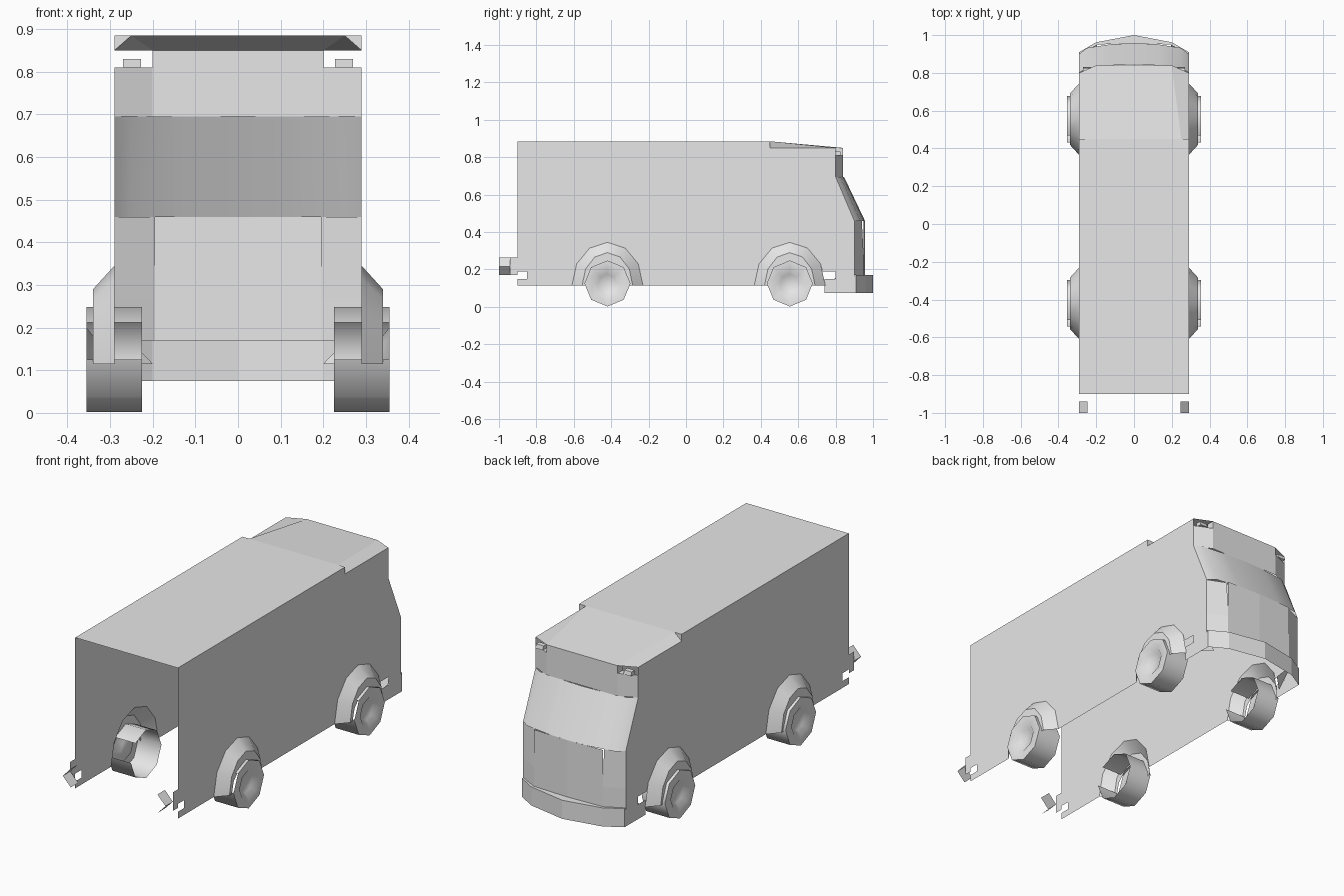
import bpy, bmesh, math
from mathutils import Vector

old = bpy.data.objects.get("Cube")
if old:
    bpy.data.objects.remove(old, do_unlink=True)

grey = bpy.data.materials.new("light_grey")
grey.use_nodes = True
COL = (0.8, 0.8, 0.8, 1)
grey.diffuse_color = COL
grey.node_tree.nodes["Principled BSDF"].inputs["Base Color"].default_value = COL

W = 0.29  # half width of the body


def build(name, faces, smooth=None):
    """Make an object from a list of polygons, welding shared corners."""
    bm = bmesh.new()
    for f in faces:
        bm.faces.new([bm.verts.new(p) for p in f])
    bmesh.ops.remove_doubles(bm, verts=bm.verts, dist=0.0005)
    bmesh.ops.recalc_face_normals(bm, faces=bm.faces)
    me = bpy.data.meshes.new(name)
    bm.to_mesh(me)
    bm.free()
    me.materials.append(grey)
    ob = bpy.data.objects.new(name, me)
    bpy.context.collection.objects.link(ob)
    if smooth:
        bpy.ops.object.select_all(action='DESELECT')
        ob.select_set(True)
        bpy.context.view_layer.objects.active = ob
        bpy.ops.object.shade_smooth_by_angle(angle=math.radians(smooth))
    return ob


def mirror_x(faces):
    return faces + [[(-x, y, z) for x, y, z in reversed(f)] for f in faces]


def both(name, faces, smooth=None):
    """Build a left part and its mirrored right part."""
    build("left_" + name, faces, smooth)
    build("right_" + name, [[(-x, y, z) for x, y, z in reversed(f)] for f in faces], smooth)


def loft(a, b, closed=False):
    n = len(a)
    return [[a[i], a[(i + 1) % n], b[(i + 1) % n], b[i]] for i in range(n if closed else n - 1)]


def level(half, z):
    """Full-width line at one height from half of its (x, y) points."""
    pts = [(x, y, z) for x, y in half]
    return [(-x, y, z) for x, y, z in pts] + [p for p in reversed(pts) if p[0] > 0]


def arch(yc, ry, rz, x, base=0.115):
    """Half ring of a wheel arch, back to front."""
    return [(x, yc - ry * math.cos(math.pi * i / 6), base + rz * math.sin(math.pi * i / 6))
            for i in range(7)]


AXLES = {"rear": -0.42, "front": 0.555}

# Side panels with open wheel arches and lamp notches
outline = [(-0.9, 0.885), (-0.9, 0.19), (-0.85, 0.19), (-0.85, 0.15), (-0.9, 0.15), (-0.9, 0.115)]
for yc in AXLES.values():
    outline += [(y, z) for _, y, z in arch(yc, 0.19, 0.23, W)]
outline = outline[:-1] + [(0.73, 0.19), (0.8, 0.19), (0.8, 0.15), (0.74, 0.15), (0.74, 0.115),
                          (0.9, 0.115), (0.9, 0.46), (0.8, 0.695), (0.8, 0.85), (0.45, 0.85), (0.45, 0.885)]
both("side_panel", [[(W, y, z) for y, z in outline]])

# Roof with a sloping front part and bevelled edges
roof = [[(-W, -0.9, 0.885), (W, -0.9, 0.885), (W, 0.45, 0.885), (-W, 0.45, 0.885)],
        [(-0.25, 0.45, 0.885), (0.25, 0.45, 0.885), (0.2, 0.84, 0.85), (-0.2, 0.84, 0.85)]]
roof += mirror_x([[(0.25, 0.45, 0.885), (W, 0.45, 0.85), (W, 0.8, 0.85), (0.2, 0.84, 0.85)],
                  [(0.25, 0.45, 0.885), (W, 0.45, 0.885), (W, 0.45, 0.85)]])
build("roof", roof)

# Visor above the windscreen, cut away at the corners for the marker lamps
visor = loft([(-0.2, 0.84, 0.695), (0.2, 0.84, 0.695)], [(-0.2, 0.84, 0.85), (0.2, 0.84, 0.85)])
visor += mirror_x([[(0.2, 0.84, 0.695), (W, 0.8, 0.695), (W, 0.8, 0.81), (0.2, 0.84, 0.81)],
                   [(0.2, 0.84, 0.81), (W, 0.8, 0.81), (0.2, 0.8, 0.81)],
                   [(0.2, 0.84, 0.81), (0.2, 0.8, 0.81), (0.2, 0.8, 0.85), (0.2, 0.84, 0.85)]])
build("visor", visor)
lamp_a, lamp_b = [[(x, y, z) for y, z in ((0.8, 0.81), (0.8, 0.83), (0.825, 0.83), (0.83, 0.81))]
                  for x in (0.228, 0.27)]
both("marker_lamp", loft(lamp_a, lamp_b, True) + [lamp_a, lamp_b])

# Curved windscreen
screen_top = level([(W, 0.8), (0.25, 0.826), (0.12, 0.84), (0, 0.845)], 0.695)
screen_low = level([(W, 0.9), (0.25, 0.932), (0.12, 0.952), (0, 0.957)], 0.46)
build("windscreen", loft(screen_low, screen_top), 40)

# Nose: centre panel, headlight corners and lower grille
nose_half = [(0.195, 0.95), (0, 0.957)]
build("nose_panel", loft(level(nose_half, 0.27), level(nose_half, 0.46)))
build("grille", loft(level(nose_half, 0.17), level(nose_half, 0.27)))
both("headlight_panel", [
    [(0.195, 0.95, 0.27), (W, 0.9, 0.27), (W, 0.9, 0.46), (0.195, 0.94, 0.46)],
    [(0.195, 0.95, 0.17), (W, 0.9, 0.17), (W, 0.9, 0.27), (0.195, 0.95, 0.27)]])

# Front bumper with a ledge and side returns
bump_half = [(W, 0.91), (0.2, 0.962), (0, 1.0)]
low, high = level(bump_half, 0.075), level(bump_half, 0.17)
ledge = level([(W, 0.9), (0.195, 0.95), (0, 0.957)], 0.17)
bumper = loft(low, high) + loft(high, ledge)
bumper += mirror_x([[(W, 0.74, 0.075), (W, 0.91, 0.075), (W, 0.91, 0.17), (W, 0.88, 0.15), (W, 0.74, 0.15)]])
build("front_bumper", bumper)
both("bumper_bracket", [[(0.2, 0.85, 0.115), (W, 0.76, 0.115), (W, 0.85, 0.21)]])

# Rear lamps: folded sheet and mounting plate
fold = [(0.245, 0.265), (W, 0.217), (0.245, 0.17)]
both("rear_lamp", loft([(x, -1.0, z) for x, z in fold], [(x, -0.94, z) for x, z in fold]))
both("rear_lamp_plate", [[(W, -0.94, 0.17), (W, -0.9, 0.17), (W, -0.9, 0.265), (W, -0.94, 0.265)]])

# Wheel arch flares and eight-sided wheels, open on the inside
for end, yc in AXLES.items():
    rings = [arch(yc, 0.19, 0.23, W), arch(yc, 0.135, 0.175, 0.34), arch(yc, 0.115, 0.12, 0.34)]
    both(end + "_flare", loft(rings[0], rings[1]) + loft(rings[1], rings[2]), 30)

    def ring(r, x):
        return [(x, yc + r * math.sin(math.pi * i / 4), 0.125 + r * math.cos(math.pi * i / 4))
                for i in range(8)]

    tread = loft(ring(0.123, 0.225), ring(0.123, 0.355), True)
    del tread[6]  # gap in the upper rear of the tread
    wheel = tread + loft(ring(0.123, 0.355), ring(0.075, 0.355), True)
    wheel += loft(ring(0.075, 0.355), ring(0.05, 0.335), True) + [ring(0.05, 0.335)]
    both(end + "_wheel", wheel, 50)
